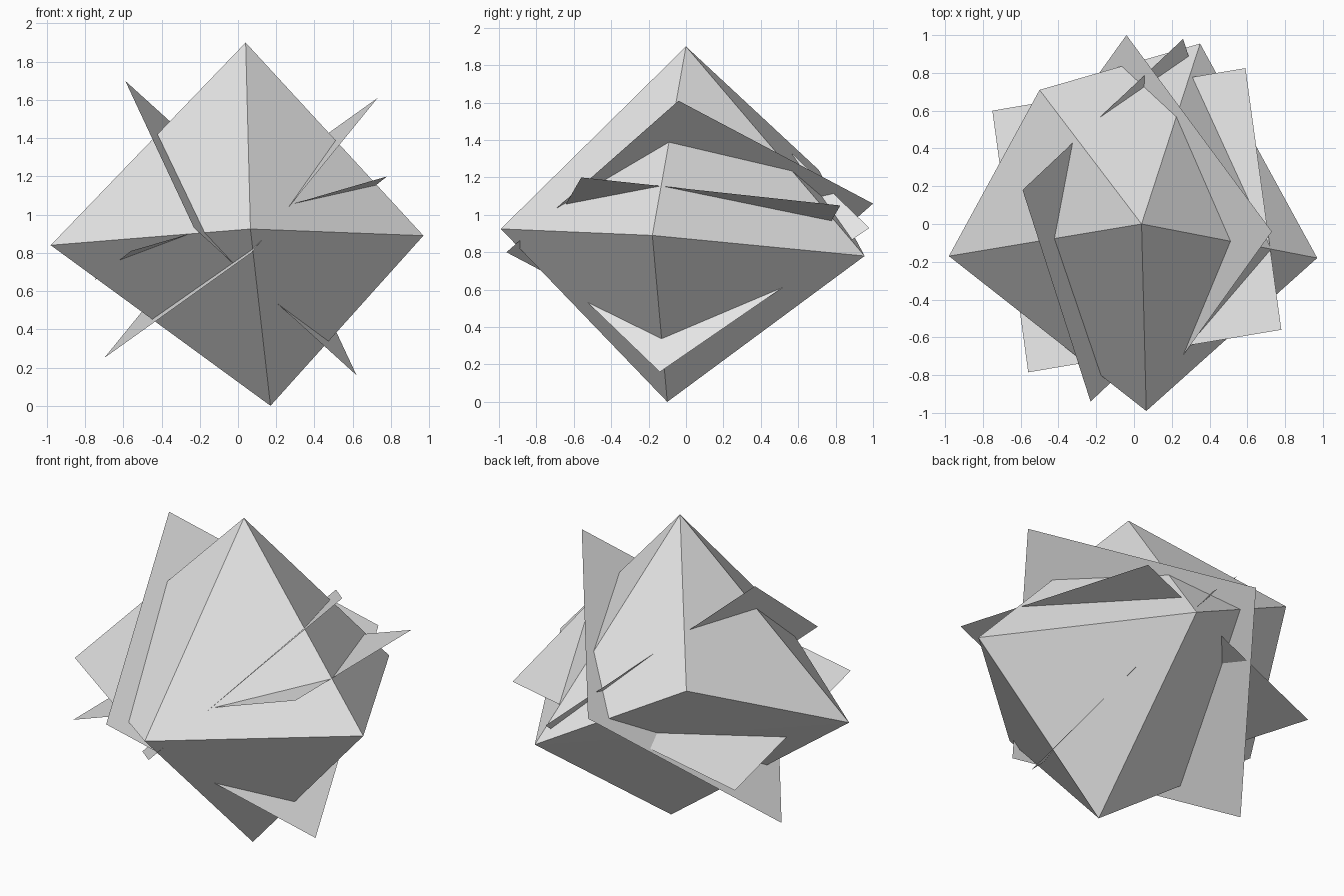
import bpy, bmesh
from mathutils import Vector

if "Cube" in bpy.data.objects:
    bpy.data.objects.remove(bpy.data.objects["Cube"])

CENTRE = Vector((0.015, 0.02, 0.93))

grey = bpy.data.materials.new("plain_grey")
grey.diffuse_color = (0.8, 0.8, 0.8, 1.0)
grey.use_nodes = True
grey.node_tree.nodes["Principled BSDF"].inputs["Base Color"].default_value = grey.diffuse_color


def finish(name, bm):
    mesh = bpy.data.meshes.new(name)
    bm.to_mesh(mesh)
    bm.free()
    mesh.materials.append(grey)
    obj = bpy.data.objects.new(name, mesh)
    bpy.context.collection.objects.link(obj)
    return obj


# Faceted crystal body: convex hull of its seven tips
tips = [
    (0.04, 0.00, 1.90),    # top
    (0.17, -0.10, 0.00),   # bottom
    (-0.98, -0.17, 0.84),  # left
    (0.97, -0.18, 0.89),   # right
    (0.065, -0.99, 0.925), # front
    (0.35, 0.955, 0.78),   # back right
    (-0.50, 0.71, 1.24),   # back left
]
bm = bmesh.new()
for p in tips:
    bm.verts.new(p)
bmesh.ops.convex_hull(bm, input=bm.verts)
bmesh.ops.recalc_face_normals(bm, faces=bm.faces)
finish("crystal_body", bm)


# Thin square sheets through the centre, each set by two neighbouring corners
def sheet(name, corner_a, corner_b):
    a, b = Vector(corner_a) - CENTRE, Vector(corner_b) - CENTRE
    bm = bmesh.new()
    bm.faces.new([bm.verts.new(CENTRE + v) for v in (a, b, -a, -b)])
    return finish(name, bm)


sheet("steep_left_sheet", (-0.59, 0.18, 1.70), (-0.23, -0.94, 0.93))
sheet("steep_right_sheet", (-0.04, 1.00, 1.06), (0.73, -0.04, 1.61))
sheet("level_sheet", (0.78, -0.56, 1.20), (0.59, 0.825, 1.05))
